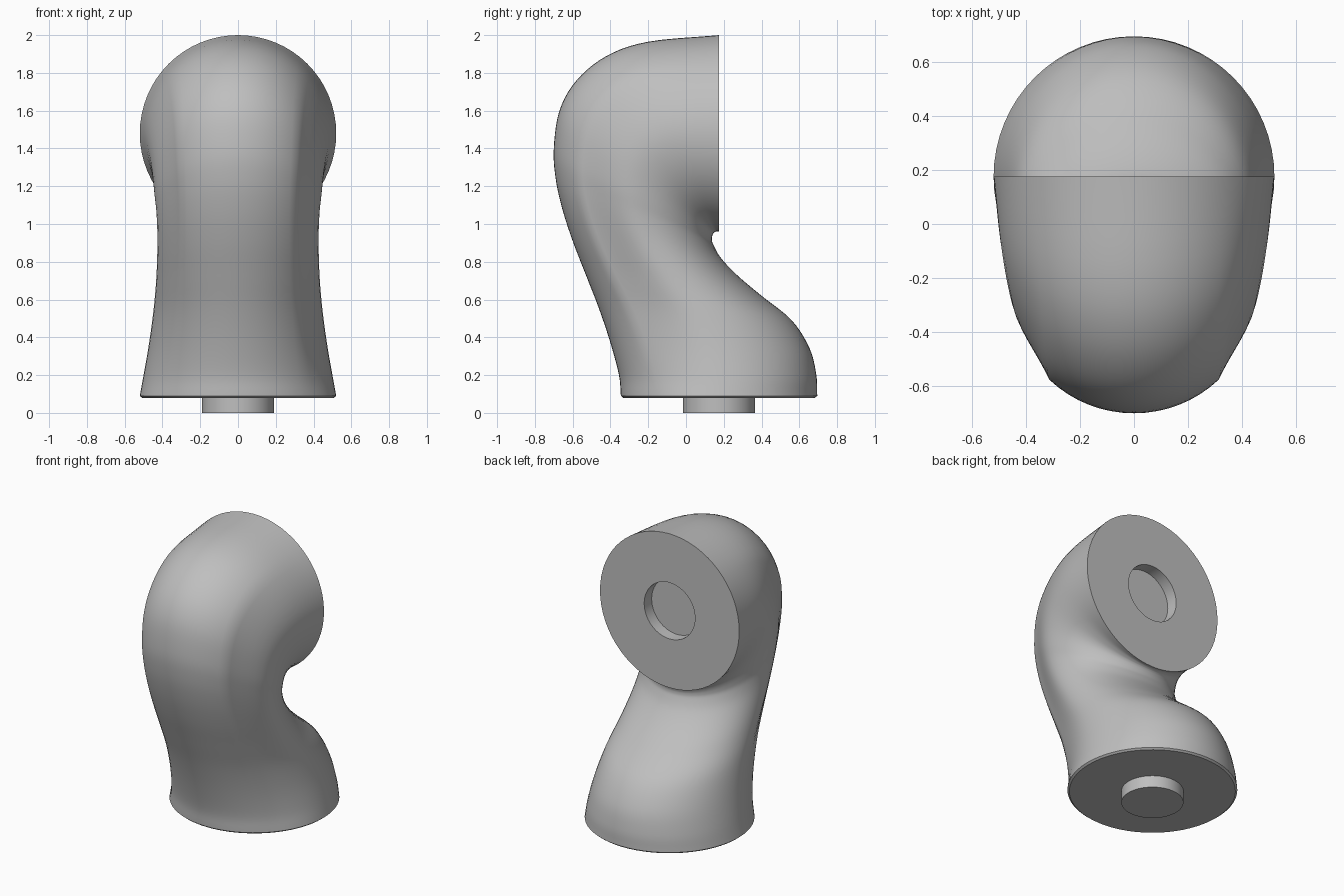
import bpy
import bmesh
import math
from mathutils import Vector

cube = bpy.data.objects.get("Cube")
if cube:
    bpy.data.objects.remove(cube, do_unlink=True)

SEGMENTS = 64
STEPS = 5
AXIS_Y = 0.175

grey = bpy.data.materials.new("plain grey")
grey.use_nodes = True
colour = (0.52, 0.52, 0.52, 1)
grey.diffuse_color = colour
grey.node_tree.nodes["Principled BSDF"].inputs["Base Color"].default_value = colour

# Cross-sections: outer y, z, inner y, z, half width
STATIONS = [
    (-.345, .09, .695, .09, .52),
    (-.355, .2, .69, .2, .5),
    (-.4, .37, .655, .34, .473),
    (-.46, .55, .56, .49, .45),
    (-.53, .73, .4, .62, .435),
    (-.6, .91, .27, .73, .428),
    (-.655, 1.08, .185, .82, .427),
    (-.69, 1.24, .145, .89, .432),
    (-.7, 1.4, .137, .92, .442),
    (-.67, 1.6, .14, .94, .453),
    (-.58, 1.76, .145, .95, .466),
    (-.42, 1.89, .15, .955, .483),
    (-.2, 1.965, .16, .96, .5),
    (AXIS_Y, 2, AXIS_Y, .96, .52),
]


def smooth_stations(rows):
    """Pass a Catmull-Rom curve through the stations."""
    rows = [Vector(r) for r in rows]
    padded = [2 * rows[0] - rows[1]] + rows + [2 * rows[-1] - rows[-2]]
    result = []
    for a, b, c, d in zip(padded, padded[1:], padded[2:], padded[3:]):
        for s in range(STEPS):
            t = s / STEPS
            result.append(b + (c - a) * (t / 2)
                          + (2 * a - 5 * b + 4 * c - d) * (t * t / 2)
                          + (3 * b - a - 3 * c + d) * (t ** 3 / 2))
    return result + [rows[-1]]


def section(row, crease=0):
    """Ellipse between outer and inner points, flattened behind the shoulder crease."""
    oy, oz, iy, iz, width = row
    points = []
    for i in range(SEGMENTS):
        angle = math.tau * i / SEGMENTS
        along = (1 - math.cos(angle)) / 2
        p = min(angle, math.tau - angle) / (math.pi / 4) - 1
        dent = 6.75 * p * (1 - p) ** 2 if 0 < p < 1 else 0
        x = width * math.sin(angle) * (1 - crease * dent)
        points.append((x, oy + (iy - oy) * along, oz + (iz - oz) * along))
    return points


def loft(name, rings):
    """Bridge rings and cap both ends."""
    bm = bmesh.new()
    loops = [[bm.verts.new(p) for p in ring] for ring in rings]
    for low, high in zip(loops, loops[1:]):
        for i in range(SEGMENTS):
            j = (i + 1) % SEGMENTS
            bm.faces.new((low[i], low[j], high[j], high[i]))
    bm.faces.new(loops[0])
    bm.faces.new(loops[-1])
    bmesh.ops.recalc_face_normals(bm, faces=bm.faces)
    mesh = bpy.data.meshes.new(name)
    bm.to_mesh(mesh)
    bm.free()
    obj = bpy.data.objects.new(name, mesh)
    bpy.context.collection.objects.link(obj)
    return obj


def finish(obj):
    obj.data.materials.append(grey)
    bpy.ops.object.select_all(action='DESELECT')
    obj.select_set(True)
    bpy.context.view_layer.objects.active = obj
    bpy.ops.object.shade_smooth_by_angle(angle=math.radians(35))


def disc(radius, z):
    return section((AXIS_Y - radius, z, AXIS_Y + radius, z, radius))


def upright_disc(radius, y):
    return section((y, 1.48 + radius, y, 1.48 - radius, radius))


# Bent body with a bevelled base and a round socket in the upper face
rows = smooth_stations(STATIONS)
rings = [disc(.508, .08)]
for n, row in enumerate(rows):
    rings.append(section(row, .07 * math.sin(math.pi * n / (len(rows) - 1))))
rings += [upright_disc(.19, AXIS_Y), upright_disc(.19, AXIS_Y - .08)]
finish(loft("bent_body", rings))

# Round peg under the base
bpy.ops.mesh.primitive_cylinder_add(vertices=SEGMENTS, radius=.19, depth=.09,
                                    location=(0, AXIS_Y, .045))
peg = bpy.context.object
peg.name = "base_peg"
finish(peg)
